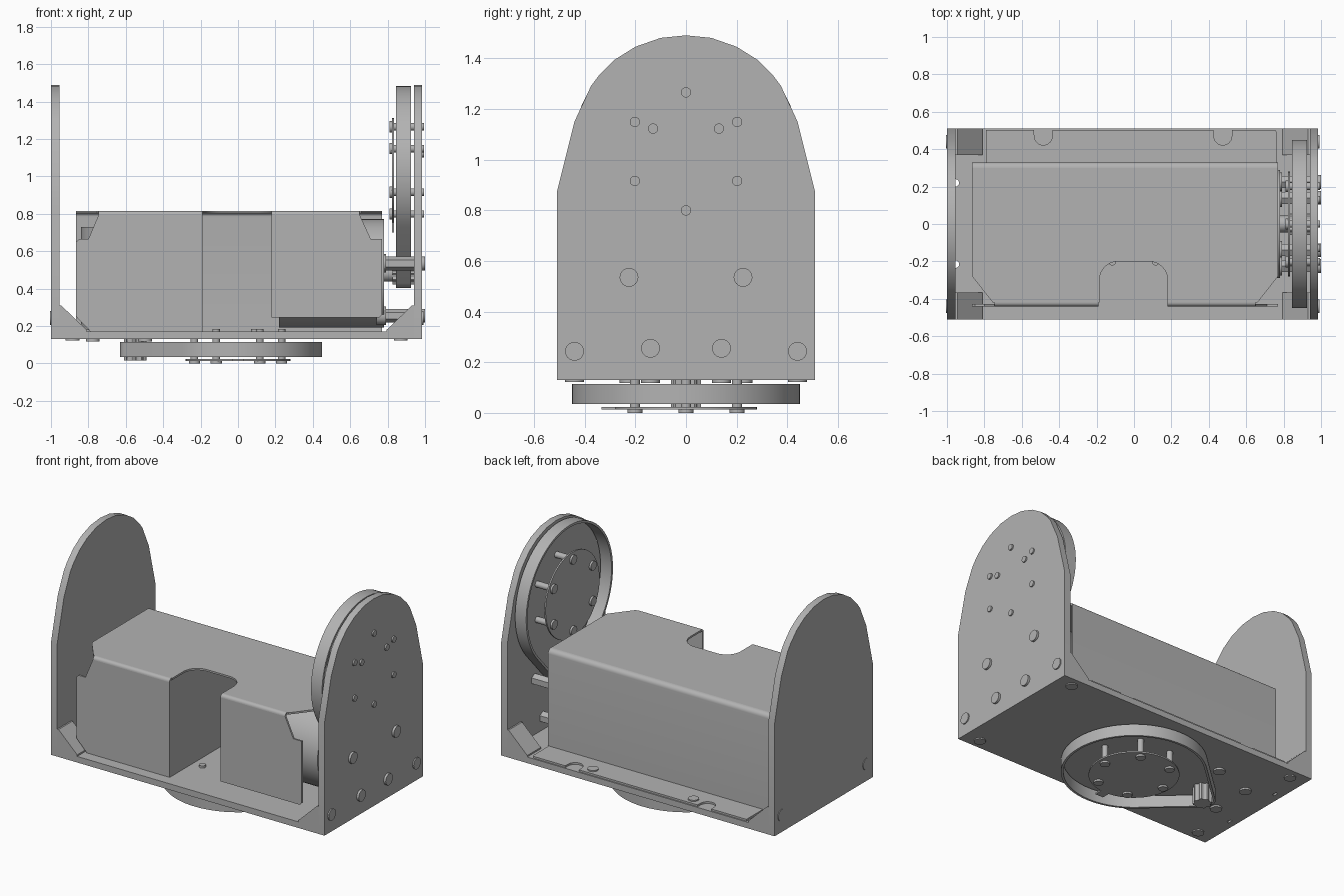
import bpy, bmesh
from math import pi, cos, sin, acos
from mathutils import Matrix, Vector

if "Cube" in bpy.data.objects:
    bpy.data.objects.remove(bpy.data.objects["Cube"])

grey = bpy.data.materials.new("plain_grey")
grey.use_nodes = True
GREY = (0.45, 0.45, 0.45, 1)
grey.diffuse_color = GREY
grey.node_tree.nodes["Principled BSDF"].inputs["Base Color"].default_value = GREY
parts = []


def frame(origin, u, w):
    """Local x along u, local z along w."""
    u, w = Vector(u), Vector(w)
    m = Matrix((u, w.cross(u), w)).transposed().to_4x4()
    m.translation = origin
    return m


FLAT = Matrix()
ACROSS = frame((0, 0, 0), (0, 1, 0), (1, 0, 0))    # local xy is world yz
FACING = frame((0, 0, 0), (1, 0, 0), (0, -1, 0))   # local xy is world xz


def prism(name, outline, low, high, m=FLAT, hole=None):
    """Extrude an outline from low to high; a hole outline makes a band."""
    bm = bmesh.new()

    def ring(pts, h):
        return [bm.verts.new(m @ Vector((x, y, h))) for x, y in pts]

    def bridge(a, b):
        n = len(a)
        for i in range(n):
            bm.faces.new((a[i], a[(i + 1) % n], b[(i + 1) % n], b[i]))

    a, b = ring(outline, low), ring(outline, high)
    bridge(a, b)
    if hole:
        c, d = ring(hole, low), ring(hole, high)
        bridge(c, d)
        bridge(a, c)
        bridge(b, d)
    else:
        bm.faces.new(a)
        bm.faces.new(b)
    bmesh.ops.recalc_face_normals(bm, faces=bm.faces)
    me = bpy.data.meshes.new(name)
    bm.to_mesh(me)
    bm.free()
    me.materials.append(grey)
    ob = bpy.data.objects.new(name, me)
    bpy.context.collection.objects.link(ob)
    parts.append(ob)
    return ob


def arc(cx, cy, r, start, end, n=16):
    return [(cx + r * cos(start + (end - start) * i / n),
             cy + r * sin(start + (end - start) * i / n)) for i in range(n + 1)]


def rect(x0, x1, y0, y1):
    return [(x0, y0), (x1, y0), (x1, y1), (x0, y1)]


def rod(name, x, y, r, low, high, m=FLAT, n=24):
    return prism(name, arc(x, y, r, 0, 2 * pi, n)[:-1], low, high, m)


# Upright side plates with rounded tops
half = [(0.51, 0.13), (0.51, 0.87), (0.475, 1.01), (0.44, 1.15), (0.375, 1.29)]
half += [(0.345, 1.33), (0.28, 1.395), (0.2, 1.445), (0.1, 1.48)]
plate = half + [(0, 1.49)] + [(-y, z) for y, z in reversed(half)]
prism("right_side_plate", plate, -1, -0.955, ACROSS)
prism("left_side_plate", plate, 0.94, 0.985, ACROSS)

# Base plate with two small seam notches
base = [(-0.955, -0.51), (0.94, -0.51), (0.94, 0.51), (-0.955, 0.51)]
for y in (0.22, -0.215):
    base += arc(-0.955, y, 0.02, pi / 2, -pi / 2, 8)
prism("base_plate", base, 0.13, 0.17)

# Corner wedges and their screws
for y0, y1, ys in ((-0.51, -0.365, -0.44), (0.37, 0.51, 0.44)):
    for x, d in ((-0.955, 1), (0.94, -1)):
        tri = [(x, 0.17), (x + d * 0.145, 0.17), (x + d * 0.145, 0.18),
               (x + d * 0.01, 0.31), (x, 0.31)]
        prism("corner_wedge", tri, -y1, -y0, FACING)
        rod("wedge_base_screw", x + d * 0.07, ys, 0.037, 0.122, 0.13)
    rod("wedge_left_screw", ys, 0.243, 0.037, 0.985, 0.993, ACROSS)
    rod("wedge_right_screw", ys, 0.243, 0.037, -1.004, -1, ACROSS)


def belt_outline(big, small, gap):
    t = acos((big - small) / gap)
    return arc(0, 0, big, t, 2 * pi - t, 56) + arc(gap, 0, small, -t, t, 16)


def drive(side, m, motor_low, motor_high, tab_angle):
    """Belt drive on a plate: local x points to the motor, z away from the plate."""
    gap = 0.55
    prism(side + "_belt", belt_outline(0.45, 0.08, gap), 0.015, 0.095, m,
          belt_outline(0.435, 0.065, gap))
    # Retaining disc with a small tab, on six standoffs
    rod(side + "_disc", 0, 0, 0.28, 0.107, 0.117, m, 48)
    turned = m @ Matrix.Rotation(tab_angle, 4, "Z")
    prism(side + "_disc_tab", rect(0.26, 0.333, -0.03, 0.03), 0.107, 0.117, turned)
    for i in range(6):
        x, y = 0.233 * cos(i * pi / 3), 0.233 * sin(i * pi / 3)
        rod(side + "_standoff", x, y, 0.02, 0, 0.117, m)
        rod(side + "_standoff_head", x, y, 0.03, 0.117, 0.13, m)
        rod(side + "_standoff_tip", x, y, 0.02, -0.055, -0.04, m)
    for y in (-0.13, 0.13):
        rod(side + "_stop_pin", -0.09, y, 0.02, -0.055, -0.04, m)
    # Toothed motor pulley
    teeth = []
    for i in range(32):
        r = 0.06 if i % 4 < 2 else 0.05
        teeth.append((gap + r * cos(i * pi / 16), r * sin(i * pi / 16)))
    prism(side + "_motor_pulley", teeth, 0, 0.115, m)
    rod(side + "_motor_shaft", gap, 0, 0.045, min(motor_high, 0), max(motor_low, 0.1), m)
    rod(side + "_motor", gap, 0, 0.29, motor_low, motor_high, m, 56)


base_drive = frame((0, 0, 0.13), (-1, 0, 0), (0, 0, -1))
side_drive = frame((0.94, 0, 1.032), (0, 0, -1), (-1, 0, 0))
drive("base", base_drive, -0.6, -0.05, -pi / 2)
drive("side", side_drive, 0.16, 0.72, 0)

# Motor mounting screws, and hexagonal posts reaching the side motor
for s in (-1, 1):
    for u, v in ((0.497, 0.225 * s), (0.777, 0.14 * s)):
        rod("base_motor_screw", u, v, 0.037, 0, 0.012, base_drive)
        rod("side_motor_screw", u, v, 0.037, -0.06, -0.045, side_drive)
        rod("side_motor_post", u, v, 0.037, 0, 0.16, side_drive, 6)
        rod("side_motor_lug", u, v, 0.05, 0.15, 0.2, side_drive)

# Cover top with clipped front corners and a rounded front notch
notch = [(-0.185, -0.42)] + arc(-0.085, -0.3, 0.1, pi, pi / 2, 8)
notch += arc(0.08, -0.3, 0.1, pi / 2, 0, 8) + [(0.18, -0.42)]
top = [(0.77, 0.30), (-0.865, 0.30), (-0.865, -0.28), (-0.755, -0.42)]
top += notch + [(0.66, -0.42), (0.77, -0.28)]
prism("cover_top", top, 0.803, 0.815)

# Cover back wall with a rounded bend at the top
wall = [(0.30, 0.803)] + arc(0.30, 0.785, 0.018, pi / 2, 0, 6) + [(0.318, 0.17)]
wall += [(0.33, 0.17)] + arc(0.30, 0.785, 0.03, 0, pi / 2, 6)
prism("cover_back", wall, -0.865, 0.77, ACROSS)

# Cover foot with screw notches
foot = [(-0.79, 0.33), (0.765, 0.33), (0.765, 0.49), (0.755, 0.502)]
for x in (0.475, -0.485):
    foot += [(x + 0.05, 0.502)] + arc(x, 0.47, 0.048, 0, -pi, 12) + [(x - 0.05, 0.502)]
foot += [(-0.79, 0.502)]
prism("cover_foot", foot, 0.17, 0.182)
for x in (-0.37, 0.36):
    rod("foot_screw", x, 0.45, 0.033, 0.17, 0.19)

# Cover front panels and their bends into the top
left_panel = [(-0.865, 0.25), (-0.79, 0.172), (-0.19, 0.172), (-0.19, 0.795),
              (-0.745, 0.795), (-0.80, 0.665), (-0.85, 0.665), (-0.865, 0.65)]
right_panel = [(0.18, 0.245), (0.755, 0.245), (0.77, 0.26), (0.77, 0.665),
               (0.71, 0.665), (0.65, 0.795), (0.18, 0.795)]
prism("cover_front_right", left_panel, 0.428, 0.44, FACING)
prism("cover_front_left", right_panel, 0.428, 0.44, FACING)
bend = arc(-0.42, 0.795, 0.02, pi / 2, pi, 6) + arc(-0.42, 0.795, 0.008, pi, pi / 2, 6)
for x0, x1 in ((-0.745, -0.19), (0.18, 0.65)):
    prism("cover_front_bend", bend, x0, x1, ACROSS)

# Inner wall beside the notch
prism("notch_wall", rect(-0.43, 0.318, 0.17, 0.8), -0.2, -0.19, ACROSS)

# Smooth shading with sharp edges kept
bpy.ops.object.select_all(action="DESELECT")
for ob in parts:
    ob.select_set(True)
bpy.context.view_layer.objects.active = parts[0]
bpy.ops.object.shade_smooth_by_angle(angle=pi / 6)
